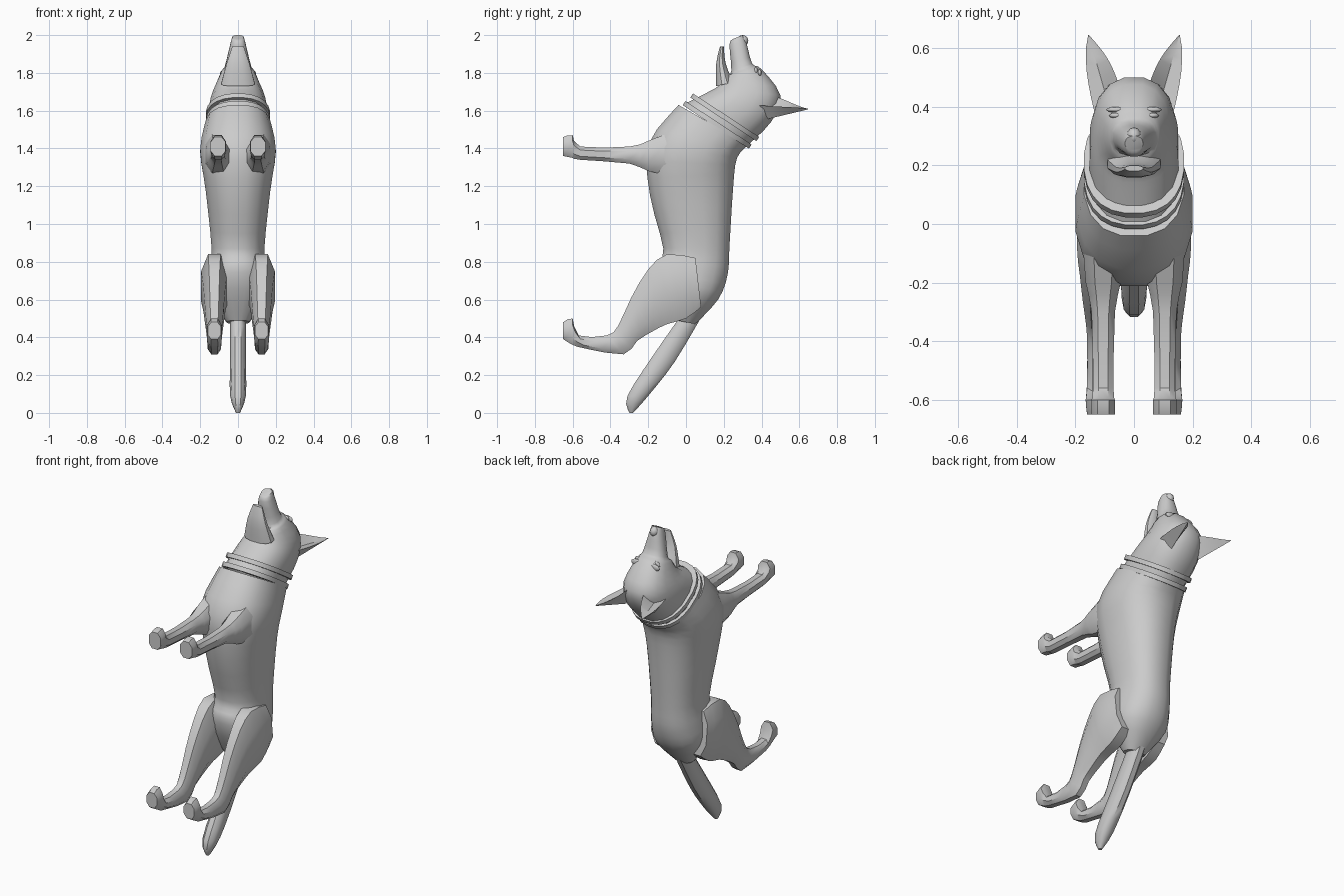
import bpy, bmesh, math
from mathutils import Vector

cube = bpy.data.objects.get("Cube")
if cube:
    bpy.data.objects.remove(cube, do_unlink=True)

COLOUR = (0.6, 0.6, 0.6, 1)
grey = bpy.data.materials.new("plain grey")
grey.use_nodes = True
grey.diffuse_color = COLOUR
grey.node_tree.nodes["Principled BSDF"].inputs["Base Color"].default_value = COLOUR

SIDES = {"left_": 1, "right_": -1}


def skin(name, rings, closed=False):
    """Bridge rings of points into one solid, smooth except at sharp edges."""
    bm = bmesh.new()
    loops = [[bm.verts.new(point) for point in ring] for ring in rings]
    count = len(loops[0])
    following = loops[1:] + loops[:1] if closed else loops[1:]
    for near, far in zip(loops, following):
        for i in range(count):
            j = (i + 1) % count
            bm.faces.new((near[i], near[j], far[j], far[i]))
    if not closed:
        bm.faces.new(loops[0])
        bm.faces.new(loops[-1])
    bmesh.ops.recalc_face_normals(bm, faces=bm.faces)
    mesh = bpy.data.meshes.new(name)
    bm.to_mesh(mesh)
    bm.free()
    mesh.materials.append(grey)
    obj = bpy.data.objects.new(name, mesh)
    bpy.context.collection.objects.link(obj)
    bpy.ops.object.select_all(action="DESELECT")
    obj.select_set(True)
    bpy.context.view_layer.objects.active = obj
    bpy.ops.object.shade_smooth_by_angle(angle=math.radians(40))


def oval(ya, za, yb, zb, width, x=0, count=16):
    """Slightly squared ring spanning two points of the side profile."""
    upper, lower = Vector((x, ya, za)), Vector((x, yb, zb))
    middle, half = (upper + lower) / 2, (upper - lower) / 2
    across = Vector((width, 0, 0))

    def squared(value):
        return math.copysign(abs(value) ** 0.85, value)

    turns = [math.tau * (i + 0.5) / count for i in range(count)]
    grow = 1 / squared(math.cos(turns[0]))
    return [middle + grow * (half * squared(math.cos(t)) + across * squared(math.sin(t)))
            for t in turns]


def flowing(stations, steps):
    """Fill in smooth stations between the given ones."""
    padded = [stations[0], *stations, stations[-1]]
    result = []
    for a, b, c, d in zip(padded, padded[1:], padded[2:], padded[3:]):
        for k in range(steps):
            t = k / steps
            result.append([q + t / 2 * (r - p + t * (2 * p - 5 * q + 4 * r - s
                                                     + t * (3 * (q - r) + s - p)))
                           for p, q, r, s in zip(a, b, c, d)])
    return result + [stations[-1]]


def loft(name, stations, steps=3, **shape):
    skin(name, [oval(*station, **shape) for station in flowing(stations, steps)])


def blob(name, location, size):
    bpy.ops.mesh.primitive_uv_sphere_add(segments=12, ring_count=8, radius=1,
                                         location=location, scale=size)
    obj = bpy.context.object
    obj.name = name
    obj.data.materials.append(grey)
    bpy.ops.object.shade_smooth()


# Torso, from rump to base of neck: back point, belly point, half width
loft("torso", [
    (.05, .47, -.05, .49, .06),
    (.17, .6, -.13, .66, .15),
    (.22, .73, -.15, .78, .15),
    (.23, .88, -.12, .87, .14),
    (.25, 1.2, -.19, 1.15, .17),
    (.27, 1.35, -.2, 1.42, .2),
    (.33, 1.42, -.04, 1.63, .17)])

# Neck, skull and upper muzzle
loft("head", [
    (.33, 1.42, 0, 1.64, .15),
    (.45, 1.54, .12, 1.7, .15),
    (.5, 1.68, .17, 1.73, .13),
    (.4, 1.82, .21, 1.78, .09),
    (.35, 1.85, .24, 1.81, .07),
    (.32, 1.96, .23, 1.95, .04),
    (.3, 2, .25, 1.98, .03)])

# Open lower jaw
loft("lower_jaw", [
    (.25, 1.75, .16, 1.73, .09),
    (.21, 1.85, .16, 1.85, .06),
    (.2, 1.94, .18, 1.94, .03)], count=12)

# Nose pad, eyes and brows
blob("nose", (0, .3, 1.97), (.025, .03, .03))
for side, sign in SIDES.items():
    blob(side + "eye", (sign * .06, .37, 1.81), (.025, .01, .02))
    blob(side + "brow", (sign * .06, .39, 1.8), (.035, .01, .02))

# Collar made of two bands around the neck
for name, shift in (("lower_collar", 0), ("upper_collar", .04)):
    outer = oval(.34 + shift, 1.41 + shift, -.01 + shift, 1.64 + shift, .17, count=24)
    centre = sum(outer, Vector()) / len(outer)
    inner = [point.lerp(centre, .15) for point in outer]
    rise = (outer[0] - centre).cross(outer[6] - centre).normalized() * .013
    skin(name, [[point - rise for point in inner], [point - rise for point in outer],
                [point + rise for point in outer], [point + rise for point in inner]],
         closed=True)

# Cupped ears, tapering from a wide base to the tip
for side, sign in SIDES.items():
    rings = []
    for t in [i / 6 for i in range(7)]:
        middle = Vector((.095 + .06 * t, .435 + .21 * t, 1.65 - .04 * t))
        taper = 1.04 - t
        edge = Vector((.04, -.045 * taper, -.02 * taper)) * (1.03 - t ** 3)
        depth = Vector((0, 0, taper))
        ring = [middle + edge, middle - .09 * depth, middle - edge, middle - .03 * depth]
        rings.append([(sign * p.x, p.y, p.z) for p in ring])
    skin(side + "ear", rings)

# Legs, each ending in a paw turned toward the head
front = [(y, high, y, low, width) for y, high, low, width in (
    (-.05, 1.5, 1.25, .07),
    (-.2, 1.44, 1.28, .06),
    (-.3, 1.41, 1.32, .04),
    (-.56, 1.41, 1.34, .035),
    (-.6, 1.47, 1.35, .04),
    (-.65, 1.46, 1.36, .04))]
hind = [
    (.05, .82, .08, .56, .06),
    (-.1, .84, 0, .5, .07),
    (-.2, .76, -.1, .47, .06),
    (-.29, .61, -.18, .43, .05),
    (-.36, .46, -.26, .38, .04),
    (-.42, .41, -.33, .31, .035),
    (-.57, .41, -.53, .34, .035),
    (-.6, .5, -.6, .36, .04),
    (-.65, .48, -.65, .39, .035)]
for side, sign in SIDES.items():
    loft(side + "front_leg", front, steps=2, x=sign * .105, count=8)
    loft(side + "hind_leg", hind, steps=2, x=sign * .125, count=8)

# Tail
loft("tail", [
    (.1, .54, -.03, .51, .04),
    (-.06, .27, -.17, .31, .04),
    (-.2, .09, -.31, .09, .04),
    (-.28, 0, -.3, 0, .01)], count=10)
